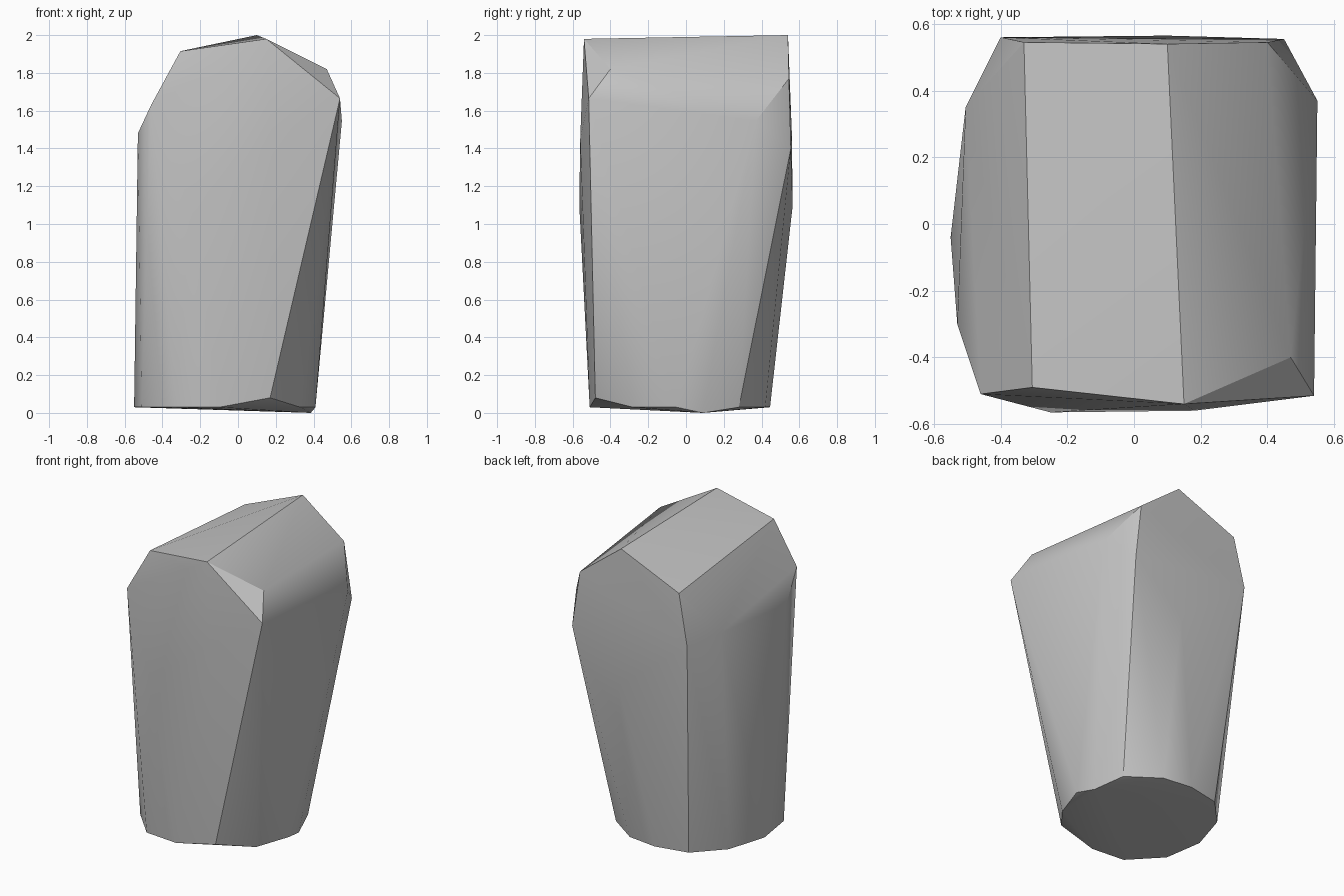
import bpy
import bmesh
import math

default_cube = bpy.data.objects.get("Cube")
if default_cube:
    bpy.data.objects.remove(default_cube, do_unlink=True)


def make_material(name, colour):
    material = bpy.data.materials.new(name)
    material.use_nodes = True
    material.diffuse_color = colour
    shader = material.node_tree.nodes["Principled BSDF"]
    shader.inputs["Base Color"].default_value = colour
    return material


def hull_object(name, points, material):
    """Wrap a set of corner points in a convex faceted skin."""
    bm = bmesh.new()
    for point in points:
        bm.verts.new(point)
    result = bmesh.ops.convex_hull(bm, input=bm.verts[:])
    unused = {item for item in result["geom_interior"] + result["geom_unused"]
              if isinstance(item, bmesh.types.BMVert) and item.is_valid}
    bmesh.ops.delete(bm, geom=list(unused), context="VERTS")
    bmesh.ops.recalc_face_normals(bm, faces=bm.faces[:])
    mesh = bpy.data.meshes.new(name)
    bm.to_mesh(mesh)
    bm.free()
    mesh.materials.append(material)
    obj = bpy.data.objects.new(name, mesh)
    bpy.context.collection.objects.link(obj)
    return obj


# Sloping panel on the top
crown = [(-.33, .545, 1.82), (.1, .54, 2), (.15, -.54, 1.98), (-.305, -.49, 1.915)]

# Shoulder corners on the right-hand and left-hand sides
shoulder_plus_x = [(.47, -.4, 1.82), (.54, -.515, 1.665), (.55, .37, 1.545),
                   (.4, .545, 1.77), (.45, .555, 1.4)]
shoulder_minus_x = [(-.46, -.51, 1.63), (-.53, -.3, 1.48),
                    (-.505, .35, 1.53), (-.4, .56, 1.49)]

# Slight bulges on the front and back
bulges = [(-.25, -.565, 1.1), (.18, -.56, 1.45), (.1, .565, 1.1)]

# Narrower flat base, with one chipped corner and one low corner
base_height = .03
base_outline = [(-.55, -.04), (-.51, -.3), (-.33, -.49), (-.1, -.51), (.33, -.28),
                (.41, -.05), (.32, .28), (.12, .42), (-.08, .445), (-.3, .4), (-.47, .22)]
base = [(x, y, base_height) for x, y in base_outline]
base += [(.17, -.48, .08), (.385, .09, 0)]

stone_grey = make_material("stone grey", (.55, .55, .55, 1))
rock = hull_object("rock", crown + shoulder_plus_x + shoulder_minus_x + bulges + base, stone_grey)

# Soft shading across shallow bends, crisp chipped edges elsewhere
bpy.ops.object.select_all(action="DESELECT")
rock.select_set(True)
bpy.context.view_layer.objects.active = rock
bpy.ops.object.shade_smooth_by_angle(angle=math.radians(30))
